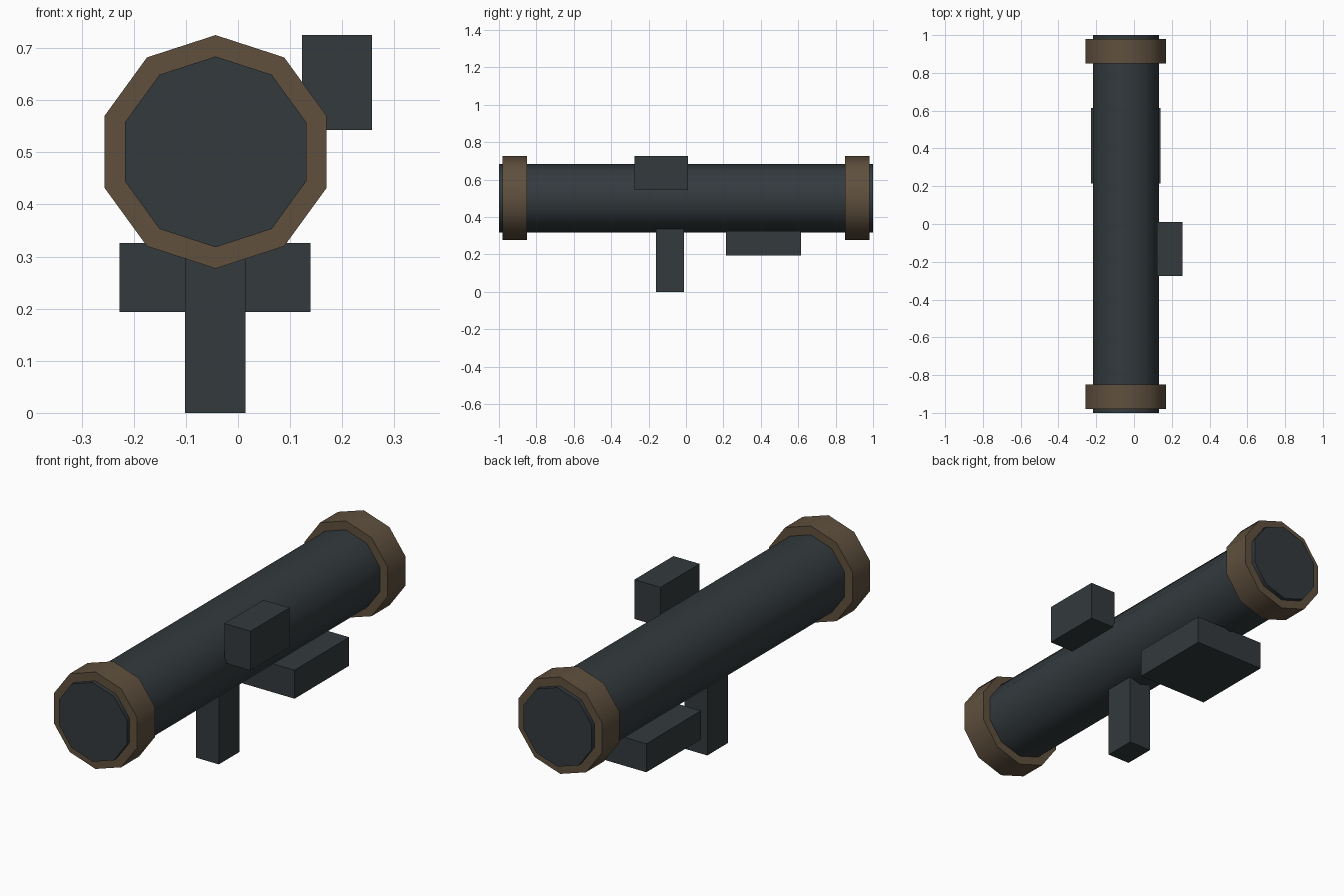
import bpy
import math
from mathutils import Matrix

if "Cube" in bpy.data.objects:
    bpy.data.objects.remove(bpy.data.objects["Cube"])

AXIS_X, AXIS_Z = -0.043, 0.501


def material(name, rgb):
    mat = bpy.data.materials.new(name)
    mat.diffuse_color = (*rgb, 1)
    mat.use_nodes = True
    mat.node_tree.nodes["Principled BSDF"].inputs["Base Color"].default_value = mat.diffuse_color
    return mat


dark = material("dark_metal", (0.033, 0.042, 0.047))
brown = material("brown_band", (0.115, 0.08, 0.048))


def barrel(name, radius, y0, y1, mat):
    """Ten-sided cylinder along y with a corner pointing up."""
    bpy.ops.mesh.primitive_cylinder_add(vertices=10, radius=radius, depth=y1 - y0)
    ob = bpy.context.object
    ob.name = name
    ob.data.transform(Matrix.Rotation(math.pi / 2, 4, 'X'))
    ob.location = (AXIS_X, (y0 + y1) / 2, AXIS_Z)
    ob.data.materials.append(mat)
    bpy.ops.object.shade_smooth_by_angle(angle=math.radians(40))


def box(name, x, y, z):
    """Box spanning the given (min, max) ranges."""
    bpy.ops.mesh.primitive_cube_add(size=1)
    ob = bpy.context.object
    ob.name = name
    ob.data.transform(Matrix.Diagonal((x[1] - x[0], y[1] - y[0], z[1] - z[0], 1)))
    ob.location = (sum(x) / 2, sum(y) / 2, sum(z) / 2)
    ob.data.materials.append(dark)


# Main tube and the two end bands
barrel("tube", 0.183, -1.0, 1.0, dark)
barrel("front_band", 0.224, -0.98, -0.85, brown)
barrel("rear_band", 0.224, 0.85, 0.98, brown)

# Side sight, hand grip and shoulder rest
box("sight", (0.123, 0.257), (-0.275, 0.01), (0.543, 0.725))
box("grip", (-0.102, 0.014), (-0.16, -0.01), (0.0, 0.34))
box("shoulder_rest", (-0.227, 0.139), (0.215, 0.614), (0.194, 0.326))
